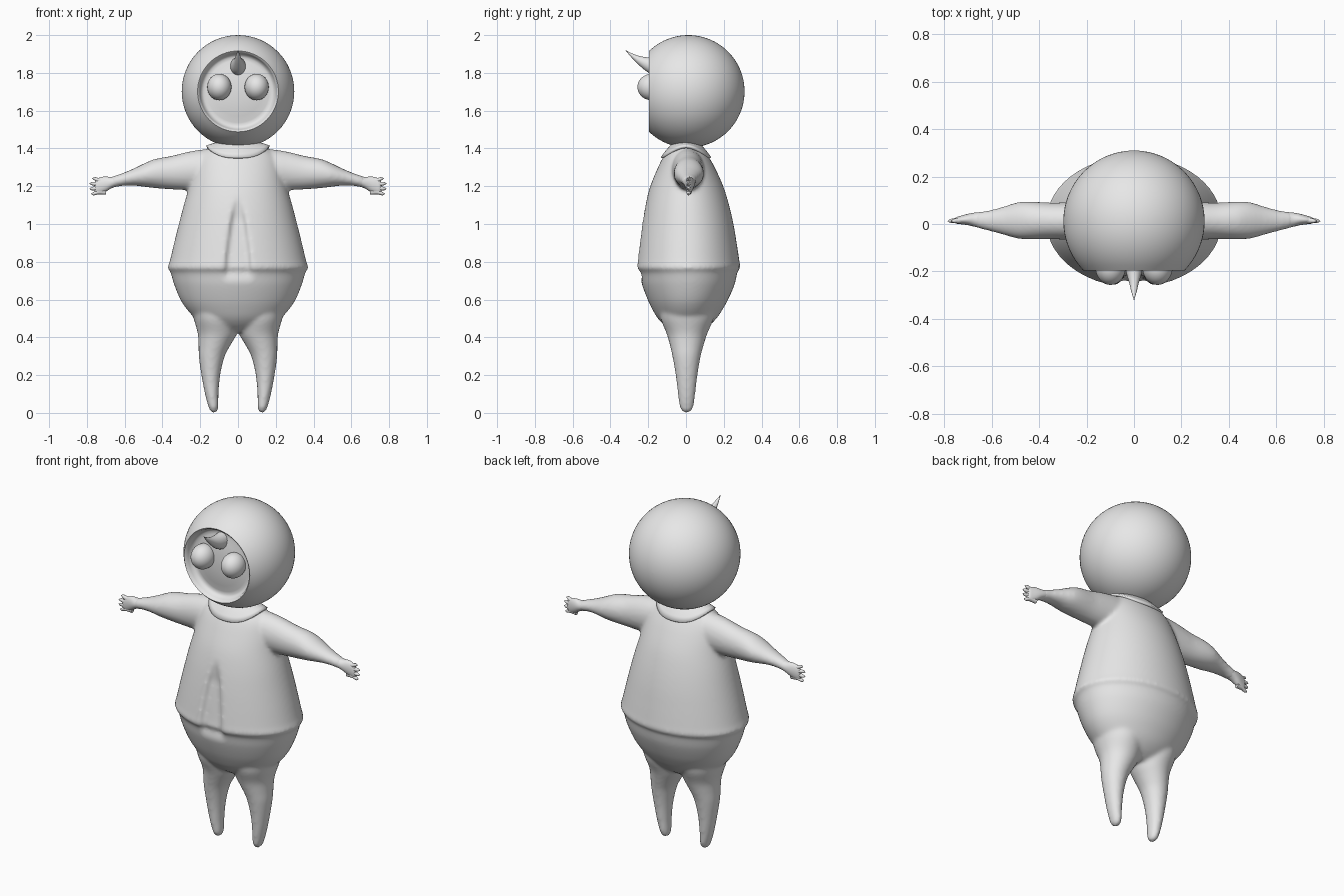
import bpy, bmesh, math
from mathutils import Vector

grey = bpy.data.materials.new("plain grey")
grey.diffuse_color = (0.8, 0.8, 0.8, 1)


def finish(bm, name, angle=45):
    bmesh.ops.recalc_face_normals(bm, faces=bm.faces)
    me = bpy.data.meshes.new(name)
    bm.to_mesh(me)
    bm.free()
    me.materials.append(grey)
    ob = bpy.data.objects.new(name, me)
    bpy.context.collection.objects.link(ob)
    bpy.ops.object.select_all(action='DESELECT')
    ob.select_set(True)
    bpy.context.view_layer.objects.active = ob
    bpy.ops.object.shade_smooth_by_angle(angle=math.radians(angle))
    return ob


def skin(bm, rings, caps=True):
    """Bridge successive rings of points with quads."""
    loops = [[bm.verts.new(p) for p in ring] for ring in rings]
    n = len(loops[0])
    for a, b in zip(loops, loops[1:]):
        for i in range(n):
            j = (i + 1) % n
            bm.faces.new((a[i], a[j], b[j], b[i]))
    if caps:
        bm.faces.new(loops[0])
        bm.faces.new(loops[-1])


def interpolate(rows, steps):
    """Smooth curve through rows; the first value of each row is the parameter."""
    def slope(i, k):
        a, b = rows[max(i - 1, 0)], rows[min(i + 1, len(rows) - 1)]
        return (b[k] - a[k]) / (b[0] - a[0])
    out = []
    for i in range(len(rows) - 1):
        p, q = rows[i], rows[i + 1]
        h = q[0] - p[0]
        for s in range(steps):
            t = s / steps
            out.append([p[0] + h * t] + [
                (2*t**3 - 3*t**2 + 1) * p[k] + (t**3 - 2*t**2 + t) * h * slope(i, k)
                + (3*t**2 - 2*t**3) * q[k] + (t**3 - t**2) * h * slope(i + 1, k)
                for k in range(1, len(p))])
    return out + [list(rows[-1])]


def tube(bm, rows, axis, sides=32, steps=4, mirror=1, shape=None):
    """Rows: position on axis, two centre values, two radii (other axes in x, y, z order)."""
    rings = []
    for pos, c1, c2, r1, r2 in interpolate(rows, steps):
        ring = []
        for i in range(sides):
            a = 2 * math.pi * i / sides
            p = [c1 + max(r1, 0.0005) * math.cos(a), c2 + max(r2, 0.0005) * math.sin(a)]
            p.insert("xyz".index(axis), pos)
            p = Vector(p)
            if shape:
                shape(p)
            p.x *= mirror
            ring.append(p)
        rings.append(ring)
    skin(bm, rings)


def coat_slit(p):
    """Push in the open slit at the front of the coat."""
    if p.y < 0 and 0.7 < p.z < 1.15:
        w = 0.078 * math.sqrt((1.15 - p.z) / 0.38)
        t = min(max((w - abs(p.x)) / 0.022, 0), 1)
        fade = min((1.15 - p.z) / 0.12, 1) * min((p.z - 0.7) / 0.06, 1)
        p.y += 0.026 * t * t * (3 - 2 * t) * fade


# Body: coat and hips, legs and sleeves fused into one soft skin
bm = bmesh.new()
tube(bm, [
    (0.43, 0, 0.005, 0.09, 0.07), (0.46, 0, 0.005, 0.17, 0.115),
    (0.50, 0, 0.006, 0.225, 0.155), (0.55, 0, 0.008, 0.272, 0.187),
    (0.60, 0, 0.010, 0.305, 0.213), (0.68, 0, 0.012, 0.338, 0.245),
    (0.735, 0, 0.012, 0.354, 0.258), (0.752, 0, 0.010, 0.360, 0.264),
    (0.765, 0, 0.010, 0.372, 0.277), (0.80, 0, 0.010, 0.362, 0.273),
    (0.90, 0, 0.009, 0.338, 0.259), (1.00, 0, 0.008, 0.313, 0.243),
    (1.10, 0, 0.006, 0.287, 0.222), (1.20, 0, 0.004, 0.258, 0.193),
    (1.30, 0, 0.002, 0.232, 0.150), (1.36, 0, 0, 0.205, 0.118),
    (1.40, 0, 0, 0.155, 0.092), (1.43, 0, 0, 0.10, 0.075)],
    'z', sides=160, shape=coat_slit)
for side in (1, -1):
    tube(bm, [
        (0.0, 0.127, 0.003, 0.006, 0.008), (0.008, 0.128, 0.003, 0.017, 0.023),
        (0.03, 0.130, 0.003, 0.026, 0.036), (0.10, 0.139, 0.003, 0.036, 0.046),
        (0.20, 0.144, 0.003, 0.050, 0.058), (0.30, 0.139, 0.003, 0.069, 0.075),
        (0.36, 0.124, 0.004, 0.085, 0.090), (0.42, 0.109, 0.005, 0.104, 0.108),
        (0.50, 0.115, 0.006, 0.120, 0.140), (0.62, 0.13, 0.008, 0.13, 0.15)],
        'z', mirror=side)
    tube(bm, [
        (0.08, 0.01, 1.30, 0.085, 0.105), (0.20, 0.01, 1.285, 0.085, 0.108),
        (0.27, 0.012, 1.280, 0.080, 0.101), (0.35, 0.013, 1.272, 0.077, 0.089),
        (0.44, 0.015, 1.267, 0.080, 0.077), (0.49, 0.015, 1.260, 0.077, 0.064),
        (0.55, 0.014, 1.249, 0.060, 0.046), (0.61, 0.014, 1.236, 0.044, 0.034),
        (0.67, 0.017, 1.220, 0.032, 0.030)],
        'x', mirror=side)
body = finish(bm, "body", 60)
fuse = body.modifiers.new("fuse", 'REMESH')
fuse.mode = 'VOXEL'
fuse.voxel_size = 0.01
fuse.use_smooth_shade = True
soften = body.modifiers.new("soften", 'SMOOTH')
soften.factor = 0.5
soften.iterations = 8

# Hands: flattened palm, three fingers and a thumb
for side, label in ((1, "left"), (-1, "right")):
    bm = bmesh.new()
    tube(bm, [
        (0.63, 0.015, 1.231, 0.036, 0.028), (0.67, 0.018, 1.219, 0.030, 0.030),
        (0.70, 0.019, 1.211, 0.024, 0.040), (0.73, 0.017, 1.203, 0.018, 0.044),
        (0.75, 0.015, 1.197, 0.013, 0.038), (0.76, 0.014, 1.194, 0.004, 0.026)],
        'x', sides=20, mirror=side)
    for z0, z1, tip in ((1.232, 1.240, 0.772), (1.211, 1.214, 0.786),
                        (1.190, 1.187, 0.786), (1.169, 1.160, 0.778)):
        tube(bm, [
            (0.70, 0.018, z0, 0.013, 0.014), (0.74, 0.015, z0, 0.012, 0.012),
            (tip - 0.012, 0.013, z1, 0.008, 0.0085), (tip, 0.012, z1, 0.001, 0.001)],
            'x', sides=12, mirror=side)
    finish(bm, label + "_hand", 60)

# Head: a ball cut flat at the front, with a rounded rim and a recessed face
CY, CZ, R = 0.012, 1.702, 0.298
end = math.acos(-0.202 / R)
profile = [(R * math.sin(end * i / 32), CY + R * math.cos(end * i / 32)) for i in range(33)]
profile[0] = (0.001, CY + R)
profile += [(0.214, -0.196), (0.206, -0.190), (0.201, -0.176), (0.194, -0.160),
            (0.182, -0.152), (0.165, -0.153), (0.13, -0.161), (0.09, -0.167),
            (0.05, -0.171), (0.001, -0.172)]
bm = bmesh.new()
skin(bm, [[Vector((r * math.cos(a), y, CZ + r * math.sin(a)))
           for a in (2 * math.pi * i / 64 for i in range(64))] for r, y in profile])
finish(bm, "head", 50)

# Eyes
for side, label in ((1, "left"), (-1, "right")):
    bm = bmesh.new()
    bmesh.ops.create_uvsphere(bm, u_segments=32, v_segments=20, radius=1)
    for v in bm.verts:
        v.co = Vector((side * 0.099 + v.co.x * 0.064, -0.182 + v.co.y * 0.075,
                       1.725 + v.co.z * 0.070))
    finish(bm, label + "_eye")

# Upturned beak
bm = bmesh.new()
tube(bm, [
    (-0.320, 0, 1.920, 0.001, 0.001), (-0.29, 0, 1.894, 0.010, 0.011),
    (-0.25, 0, 1.866, 0.020, 0.024), (-0.20, 0, 1.842, 0.034, 0.040),
    (-0.15, 0, 1.833, 0.042, 0.050)], 'y', sides=24)
finish(bm, "beak", 60)

# Collar: flared band that rises over the shoulders
bm = bmesh.new()
rings = []
for t in (0, 0.25, 0.5, 0.75, 1):
    ring = []
    for i in range(64):
        a = 2 * math.pi * i / 64
        rim = 1.350 + 0.058 * abs(math.cos(a)) ** 3
        top = 1.428
        ring.append(Vector(((0.10 + 0.066 * t) * math.cos(a),
                            (0.055 + 0.073 * t) * math.sin(a),
                            top + (rim - top) * t ** 1.3)))
    rings.append(ring)
skin(bm, rings, caps=False)
collar = finish(bm, "collar")
thick = collar.modifiers.new("thickness", 'SOLIDIFY')
thick.thickness = 0.014
thick.offset = 0
